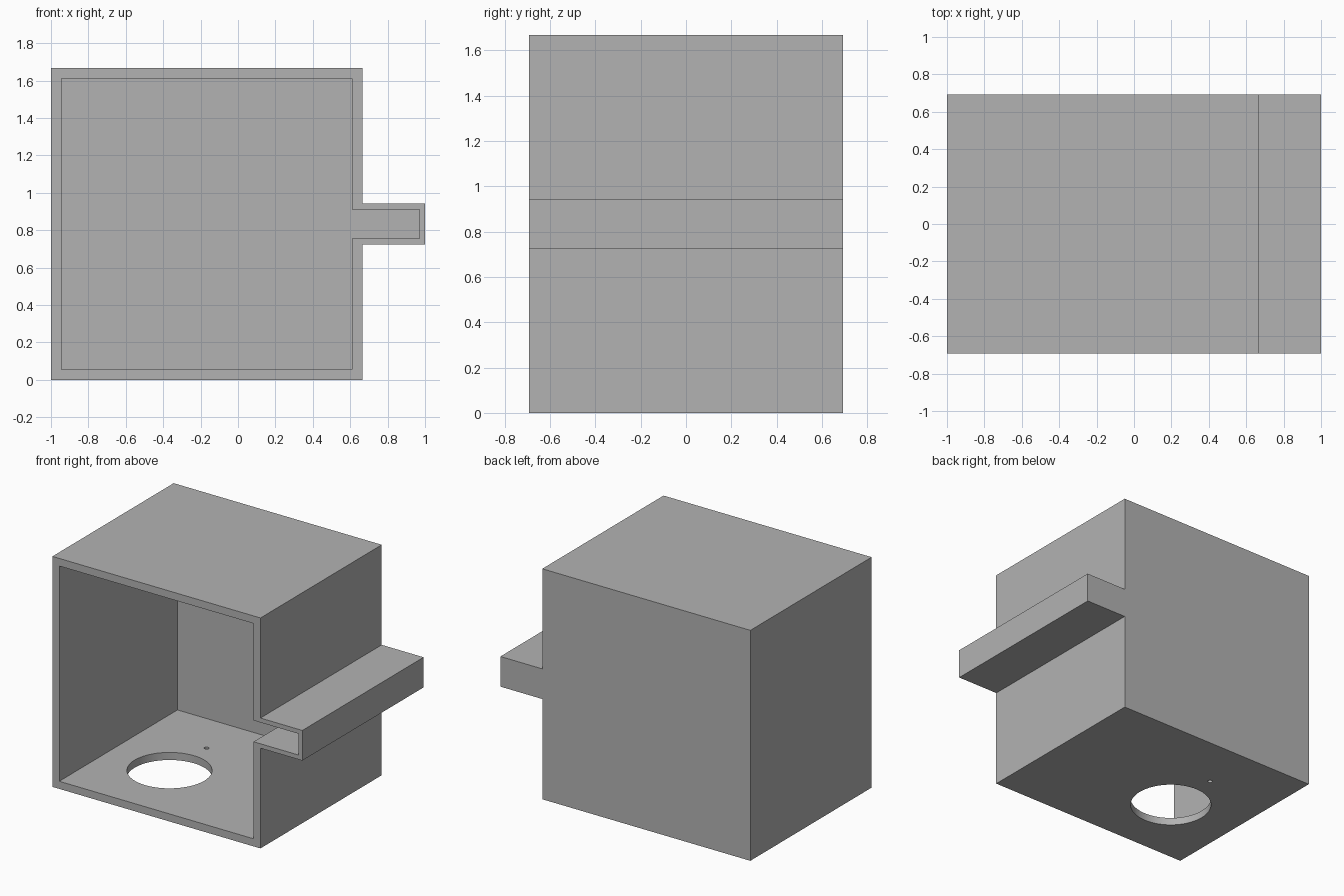
import bpy
import bmesh

if "Cube" in bpy.data.objects:
    bpy.data.objects.remove(bpy.data.objects["Cube"], do_unlink=True)

grey = bpy.data.materials.new("plain_grey")
grey.use_nodes = True
COLOUR = (0.45, 0.45, 0.45, 1)
grey.diffuse_color = COLOUR
grey.node_tree.nodes["Principled BSDF"].inputs["Base Color"].default_value = COLOUR


def make_object(name, bm):
    bmesh.ops.recalc_face_normals(bm, faces=bm.faces)
    mesh = bpy.data.meshes.new(name)
    bm.to_mesh(mesh)
    bm.free()
    mesh.materials.append(grey)
    obj = bpy.data.objects.new(name, mesh)
    bpy.context.collection.objects.link(obj)
    return obj


def box_with_arm(name, left, right, arm_end, bottom, top, arm_low, arm_high, front, back):
    """Square profile with a slim arm on its left side, extruded along y."""
    outline = [(left, bottom), (right, bottom), (right, arm_low), (arm_end, arm_low),
               (arm_end, arm_high), (right, arm_high), (right, top), (left, top)]
    bm = bmesh.new()
    face = bm.faces.new([bm.verts.new((x, front, z)) for x, z in outline])
    extruded = bmesh.ops.extrude_face_region(bm, geom=[face])
    moved = [v for v in extruded["geom"] if isinstance(v, bmesh.types.BMVert)]
    bmesh.ops.translate(bm, verts=moved, vec=(0, back - front, 0))
    return make_object(name, bm)


def floor_drill(name, x, y, radius, segments):
    bm = bmesh.new()
    bmesh.ops.create_cone(bm, cap_ends=True, segments=segments,
                          radius1=radius, radius2=radius, depth=0.3)
    bmesh.ops.translate(bm, verts=bm.verts, vec=(x, y, 0))
    return make_object(name, bm)


# Outer shell and the cutters for its cavity and floor holes
housing = box_with_arm("housing", -1, 0.665, 1, 0, 1.667, 0.725, 0.943, -0.693, 0.693)
cutters = [
    box_with_arm("cavity_cutter", -0.945, 0.61, 0.97, 0.055, 1.612, 0.757, 0.911, -0.9, 0.658),
    floor_drill("large_hole_cutter", -0.45, -0.14, 0.279, 64),
    floor_drill("small_hole_cutter", -0.45, 0.283, 0.016, 24),
]

for cutter in cutters:
    cut = housing.modifiers.new(cutter.name, "BOOLEAN")
    cut.operation = "DIFFERENCE"
    cut.solver = "EXACT"
    cut.object = cutter

# Apply the cuts, then drop the cutters
bpy.context.view_layer.objects.active = housing
housing.select_set(True)
for cutter in cutters:
    cutter.select_set(False)
    bpy.ops.object.modifier_apply(modifier=cutter.name)
    bpy.data.objects.remove(cutter, do_unlink=True)

# Round hole walls, crisp box edges
bpy.ops.object.shade_smooth_by_angle(angle=0.5)
